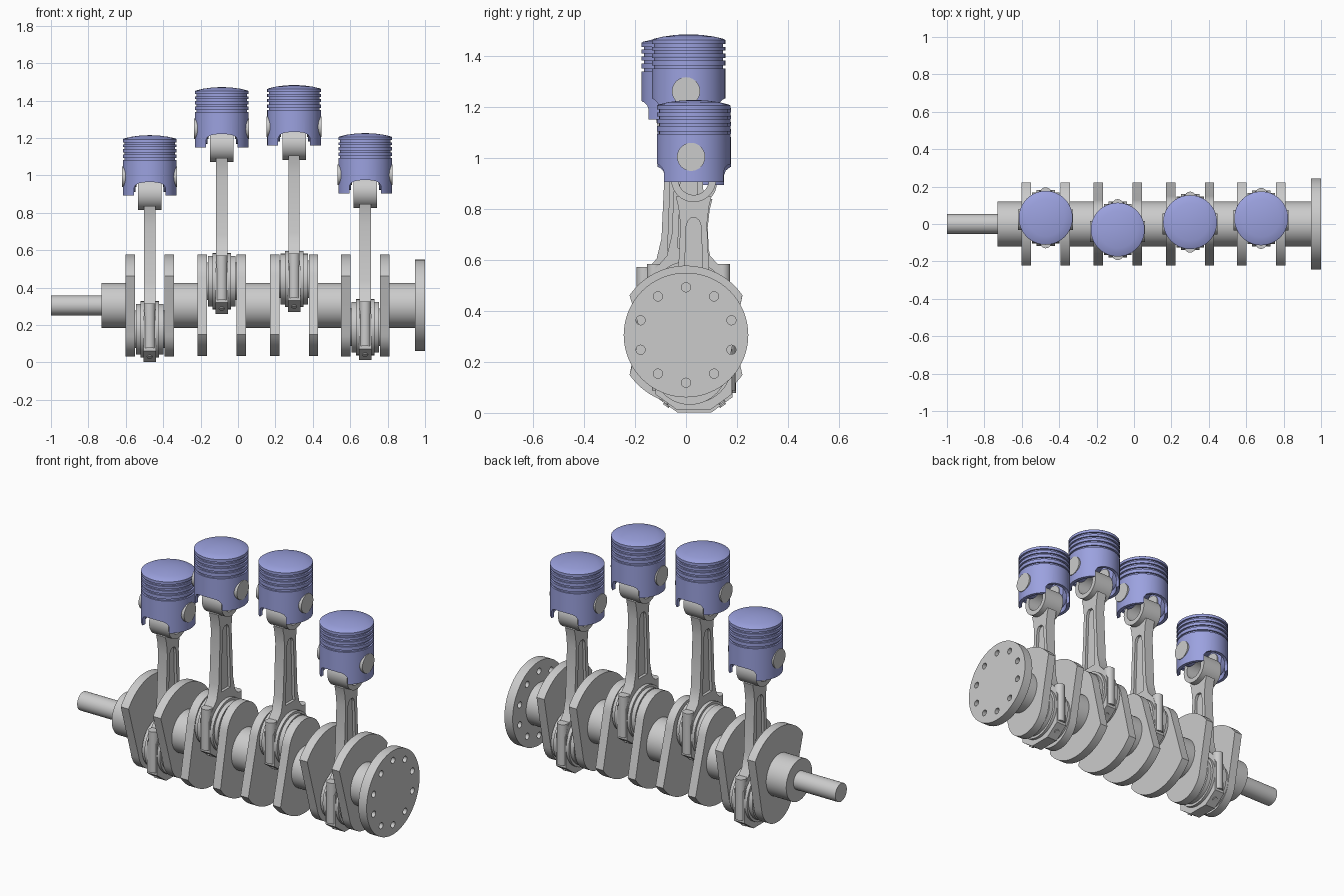
import bpy, bmesh
from math import sin, cos, pi, radians
from mathutils import Matrix, Vector

if "Cube" in bpy.data.objects:
    bpy.data.objects.remove(bpy.data.objects["Cube"])

AXIS_Z = 0.305
# x centre, y offset and height of each crank pin
CYLS = [(-0.472, 0.033, 0.177), (-0.087, -0.03, 0.434),
        (0.30, 0.01, 0.445), (0.68, 0.03, 0.188)]
blue = bpy.data.materials.new("piston_blue")
blue.diffuse_color = (0.33, 0.36, 0.74, 1)
blue.use_nodes = True
blue.node_tree.nodes["Principled BSDF"].inputs["Base Color"].default_value = blue.diffuse_color


def cyl(bm, p, q, r, n=48):
    """Solid cylinder between two points."""
    p, q = Vector(p), Vector(q)
    d = q - p
    m = Matrix.Translation((p + q) / 2) @ d.to_track_quat('Z', 'Y').to_matrix().to_4x4()
    bmesh.ops.create_cone(bm, cap_ends=True, segments=n, radius1=r, radius2=r,
                          depth=d.length, matrix=m)


def prism(bm, pts, a, b, axis='X'):
    """Extrude a 2D outline along x (outline in y,z) or y (outline in x,z)."""
    def place(p, t):
        return (t, p[0], p[1]) if axis == 'X' else (p[0], t, p[1])
    v0 = [bm.verts.new(place(p, a)) for p in pts]
    v1 = [bm.verts.new(place(p, b)) for p in pts]
    faces = [bm.faces.new(v0), bm.faces.new(v1[::-1])]
    for i in range(len(pts)):
        j = (i + 1) % len(pts)
        faces.append(bm.faces.new((v0[i], v1[i], v1[j], v0[j])))
    bmesh.ops.recalc_face_normals(bm, faces=faces)


def lathe(bm, pts, n=64):
    """Revolve an (r, z) outline around z."""
    rings = [[bm.verts.new((r * cos(2 * pi * k / n), r * sin(2 * pi * k / n), z))
              for k in range(n)] for r, z in pts]
    for a, b in zip(rings, rings[1:]):
        for k in range(n):
            j = (k + 1) % n
            bm.faces.new((a[k], a[j], b[j], b[k]))
    bmesh.ops.remove_doubles(bm, verts=bm.verts, dist=1e-5)
    bmesh.ops.recalc_face_normals(bm, faces=bm.faces)


def mesh_of(bm, name):
    me = bpy.data.meshes.new(name)
    bm.to_mesh(me)
    bm.free()
    return me


def add(name, me, loc=(0, 0, 0)):
    ob = bpy.data.objects.new(name, me)
    ob.location = loc
    bpy.context.collection.objects.link(ob)
    return ob


def smooth(me):
    me.shade_smooth()
    me.set_sharp_from_angle(angle=radians(30))
    return me


def cut(me, cutter):
    """Return the mesh with the cutter mesh subtracted."""
    a, b = add("body_tmp", me), add("cutter_tmp", cutter)
    b.hide_render = True
    mod = a.modifiers.new("cut", 'BOOLEAN')
    mod.operation, mod.solver, mod.object = 'DIFFERENCE', 'EXACT', b
    dg = bpy.context.evaluated_depsgraph_get()
    out = bpy.data.meshes.new_from_object(a.evaluated_get(dg))
    bpy.data.objects.remove(a)
    bpy.data.objects.remove(b)
    return out


def mirror_outline(half):
    return half + [(-y, z) for y, z in reversed(half)]


# --- crankshaft: nose, main journals
bm = bmesh.new()
spans = [(-1.0, -0.73, 0.053), (-0.73, -0.59, 0.12), (-0.36, -0.2, 0.12),
         (0.03, 0.18, 0.12), (0.42, 0.57, 0.12), (0.8, 0.95, 0.12)]
for x0, x1, r in spans:
    cyl(bm, (x0, 0, AXIS_Z), (x1, 0, AXIS_Z), r)
# crank pins and counterweighted webs
for cx, dy, pz in CYLS:
    cyl(bm, (cx - 0.09, dy, pz), (cx + 0.09, dy, pz), 0.1)
    s = 1 if pz < AXIS_Z else -1
    out = []
    for i in range(25):
        a = radians(35 + 110 * i / 24)
        out.append((0.27 * cos(a), 0.272 * sin(a)))
    for i in range(25):
        a = radians(190 + 160 * i / 24)
        out.append((dy * 0.5 + 0.147 * cos(a), -0.126 + 0.147 * sin(a)))
    out = [(y, AXIS_Z + s * z) for y, z in out]
    for x in (cx - 0.104, cx + 0.104):
        prism(bm, out, x - 0.025, x + 0.025)
add("crankshaft", smooth(mesh_of(bm, "crankshaft")))

# --- flywheel flange with ten bolt holes
bm = bmesh.new()
cyl(bm, (0.947, 0, 0), (1, 0, 0), 0.244, 80)
holes = bmesh.new()
for k in range(10):
    y, z = 0.187 * sin(k * pi / 5), 0.187 * cos(k * pi / 5)
    cyl(holes, (0.9, y, z), (1.1, y, z), 0.018, 20)
flange = cut(mesh_of(bm, "flange"), mesh_of(holes, "holes"))
add("flywheel_flange", smooth(flange), (0, 0, AXIS_Z))

# --- connecting rod (origin at the crank pin), shank with side recesses
bm = bmesh.new()
prism(bm, mirror_outline([(0.15, 0.06), (0.13, 0.12), (0.085, 0.17), (0.066, 0.25),
                          (0.052, 0.55), (0.06, 0.62), (0.07, 0.66)]), -0.03, 0.03)
slot = bmesh.new()
outline = mirror_outline([(0.042, 0.2), (0.029, 0.545), (0.022, 0.565), (0.011, 0.575)])
for a, b in ((-0.06, -0.014), (0.014, 0.06)):
    prism(slot, outline, a, b)
cyl(slot, (-0.1, 0, 0.726), (0.1, 0, 0.726), 0.07)
shank = cut(mesh_of(bm, "shank"), mesh_of(slot, "slot"))
# small end eye
bm, bore = bmesh.new(), bmesh.new()
cyl(bm, (-0.063, 0, 0.726), (0.063, 0, 0.726), 0.088)
cyl(bore, (-0.1, 0, 0.726), (0.1, 0, 0.726), 0.06)
eye = cut(mesh_of(bm, "eye"), mesh_of(bore, "bore"))
# big end with cap, bearing shells, bolt bosses and bolt heads
bm = bmesh.new()
bm.from_mesh(shank)
bm.from_mesh(eye)
prism(bm, mirror_outline([(0.067, -0.175), (0.15, -0.115), (0.15, 0.07)]), -0.033, 0.033)
cyl(bm, (-0.05, 0, 0), (0.05, 0, 0), 0.15)
cyl(bm, (-0.074, 0, 0), (0.074, 0, 0), 0.136)
for s in (-1, 1):
    cyl(bm, (0, s * 0.133, -0.1), (0, s * 0.133, 0.138), 0.03, 24)
    d = Vector((0, s * 0.055, -0.083)).normalized()
    c = Vector((0, s * 0.109, -0.145))
    cyl(bm, c, c + d * 0.006, 0.014, 16)
rod = smooth(mesh_of(bm, "connecting_rod"))

# --- piston: lathed hollow crown with ring grooves
prof = [(0, 1.038), (0.05, 1.036), (0.1, 1.029), (0.138, 1.02), (0.144, 1.016)]
for z in (1.0, 0.974, 0.946, 0.915):
    prof += [(0.144, z), (0.135, z), (0.135, z - 0.011), (0.144, z - 0.011)]
prof += [(0.144, 0.716), (0.125, 0.716), (0.125, 0.89), (0, 0.89)]
bm = bmesh.new()
lathe(bm, prof)
arch = bmesh.new()
prism(arch, mirror_outline([(0.085, 0.65), (0.085, 0.755), (0.075, 0.772),
                            (0.055, 0.782), (0.02, 0.787)]), -0.3, 0.3, 'Y')
body = cut(mesh_of(bm, "piston"), mesh_of(arch, "arch"))
# pin bosses inside the skirt
bm = bmesh.new()
bm.from_mesh(body)
for s in (-1, 1):
    cyl(bm, (s * 0.075, 0, 0.81), (s * 0.115, 0, 0.81), 0.075)
piston = smooth(mesh_of(bm, "piston"))
piston.materials.clear()
piston.materials.append(blue)

# --- wrist pin stubs on both sides
bm = bmesh.new()
for s in (-1, 1):
    cyl(bm, (s * 0.07, -0.01, 0.815), (s * 0.147, -0.01, 0.815), 0.055)
pin = smooth(mesh_of(bm, "wrist_pin"))

# --- one set for each cylinder
for i, (cx, dy, pz) in enumerate(CYLS, 1):
    for name, me in (("connecting_rod", rod), ("piston", piston), ("wrist_pin", pin)):
        add(f"{name}_{i}", me, (cx, dy, pz))
